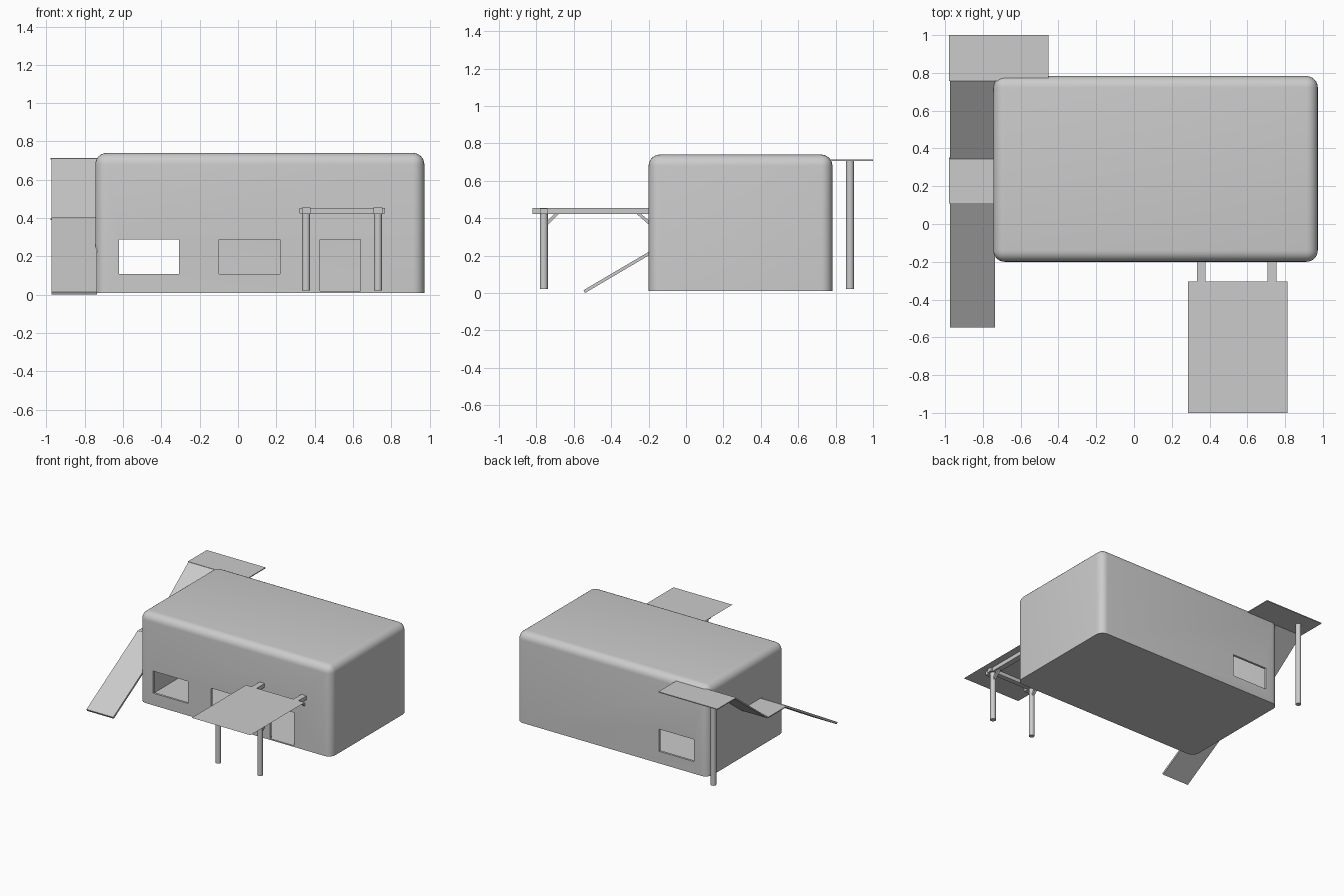
import bpy, bmesh, math
from mathutils import Vector

if "Cube" in bpy.data.objects:
    bpy.data.objects.remove(bpy.data.objects["Cube"])


def make_object(name, bm):
    bmesh.ops.recalc_face_normals(bm, faces=bm.faces[:])
    mesh = bpy.data.meshes.new(name)
    bm.to_mesh(mesh)
    bm.free()
    ob = bpy.data.objects.new(name, mesh)
    bpy.context.collection.objects.link(ob)
    return ob


def box(name, lo, hi, radius=0.0):
    """Box between two corners; radius rounds every edge but the bottom ones."""
    lo, hi = Vector(lo), Vector(hi)
    bm = bmesh.new()
    bmesh.ops.create_cube(bm, size=1)
    for v in bm.verts:
        v.co = (lo + hi) / 2 + v.co * (hi - lo)
    if radius:
        edges = [e for e in bm.edges if max(v.co.z for v in e.verts) > lo.z + 0.01]
        bmesh.ops.bevel(bm, geom=edges, offset=radius, segments=6,
                        profile=0.5, affect='EDGES')
    return make_object(name, bm)


def prism(name, profile, x0, x1):
    """Side profile of (y, z) points extruded along x."""
    bm = bmesh.new()
    face = bm.faces.new([bm.verts.new((x0, y, z)) for y, z in profile])
    out = bmesh.ops.extrude_face_region(bm, geom=[face])
    for v in out['geom']:
        if isinstance(v, bmesh.types.BMVert):
            v.co.x = x1
    return make_object(name, bm)


def post(name, x, y, z0, z1, r):
    bpy.ops.mesh.primitive_cylinder_add(vertices=32, radius=r, depth=z1 - z0,
                                        location=(x, y, (z0 + z1) / 2))
    ob = bpy.context.object
    ob.name = name
    smooth(ob)


def smooth(ob):
    bpy.ops.object.select_all(action='DESELECT')
    ob.select_set(True)
    bpy.context.view_layer.objects.active = ob
    bpy.ops.object.shade_smooth_by_angle(angle=math.radians(35))


def cut(ob, cutter):
    mod = ob.modifiers.new("cut", 'BOOLEAN')
    mod.operation = 'DIFFERENCE'
    mod.solver = 'EXACT'
    mod.object = cutter
    bpy.context.view_layer.objects.active = ob
    bpy.ops.object.modifier_apply(modifier=mod.name)
    bpy.data.objects.remove(cutter)


# Rounded hollow building with windows and a doorway
T = 0.018
building = box("building", (-0.745, -0.2, 0.01), (0.973, 0.783, 0.74), 0.06)
cut(building, box("room_cutter", (-0.745 + T, -0.2 + T, 0.01 + T / 2),
                  (0.973 - T, 0.783 - T, 0.74 - T), 0.045))
cut(building, box("through_window_cutter", (-0.622, -0.4, 0.108), (-0.308, 1, 0.287)))
cut(building, box("front_window_cutter", (-0.1, -0.4, 0.108), (0.22, 0, 0.287)))
cut(building, box("door_cutter", (0.428, -0.4, 0.02), (0.64, 0, 0.287)))
smooth(building)

# Ramps and landings up the left side
prism("lower_ramp", [(-0.548, 0.015), (0.11, 0.402), (0.118, 0.388), (-0.54, 0.0)],
      -0.975, -0.735)
box("middle_landing", (-0.98, 0.108, 0.39), (-0.735, 0.352, 0.398))
prism("upper_ramp", [(0.345, 0.398), (0.76, 0.713), (0.766, 0.705), (0.351, 0.39)],
      -0.975, -0.735)
box("top_platform", (-0.98, 0.757, 0.706), (-0.453, 1.0, 0.713))
post("platform_post", -0.86, 0.877, 0.022, 0.706, 0.021)

# Porch frame: posts, beams and diagonal braces
for side, x in (("left", 0.356), ("right", 0.731)):
    post(f"{side}_porch_post", x, -0.76, 0.022, 0.423, 0.021)
    box(f"{side}_porch_beam", (x - 0.023, -0.82, 0.422), (x + 0.023, -0.19, 0.454))
    prism(f"{side}_post_brace", [(-0.742, 0.385), (-0.742, 0.362), (-0.68, 0.424),
                                 (-0.703, 0.424)], x - 0.01, x + 0.01)
    prism(f"{side}_wall_brace", [(-0.195, 0.385), (-0.195, 0.362), (-0.265, 0.424),
                                 (-0.242, 0.424)], x - 0.01, x + 0.01)
box("porch_cross_beam", (0.32, -0.78, 0.423), (0.767, -0.74, 0.453))

# Thin porch canopy sheet
bm = bmesh.new()
bm.faces.new([bm.verts.new((x, y, 0.456)) for x, y in
              ((0.285, -1.0), (0.812, -1.0), (0.812, -0.305), (0.285, -0.305))])
make_object("porch_canopy", bm)
